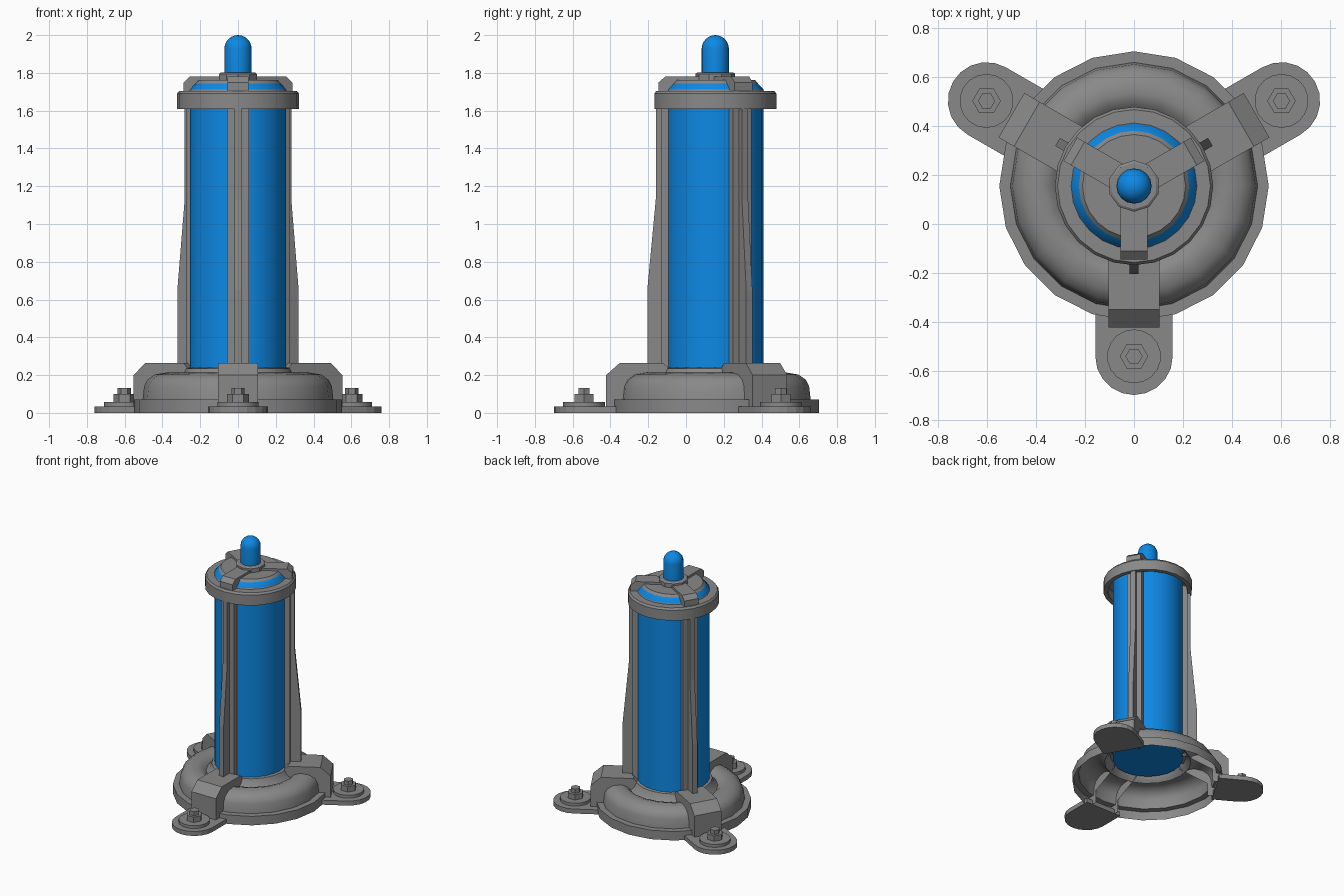
import bpy, bmesh
from math import sin, cos, pi, radians
from mathutils import Matrix, Vector

cube = bpy.data.objects.get("Cube")
if cube:
    bpy.data.objects.remove(cube, do_unlink=True)

AXIS = Vector((0, 0.155, 0))
ARMS = {"front": -90, "left": 30, "right": 150}


def material(name, rgb):
    m = bpy.data.materials.new(name)
    m.use_nodes = True
    m.diffuse_color = (*rgb, 1)
    m.node_tree.nodes["Principled BSDF"].inputs["Base Color"].default_value = (*rgb, 1)
    return m


GREY = material("grey metal", (0.25, 0.25, 0.25))
BLUE = material("bright blue", (0.004, 0.25, 0.78))


def finish(bm, name, mats, smooth):
    mesh = bpy.data.meshes.new(name)
    bm.to_mesh(mesh)
    bm.free()
    ob = bpy.data.objects.new(name, mesh)
    bpy.context.collection.objects.link(ob)
    for m in mats:
        mesh.materials.append(m)
    if smooth:
        bpy.ops.object.select_all(action='DESELECT')
        ob.select_set(True)
        bpy.context.view_layer.objects.active = ob
        bpy.ops.object.shade_smooth_by_angle(angle=radians(35))
    return ob


def lathe(name, profile, sides, mat=GREY, center=AXIS, smooth=True, accent=()):
    """Revolve (radius, z) points; segments listed in accent turn blue."""
    bm = bmesh.new()
    rings = [[bm.verts.new(center + Vector((r * sin(2 * pi * k / sides),
                                            -r * cos(2 * pi * k / sides), z)))
              for k in range(sides)] for r, z in profile]
    for i, (low, high) in enumerate(zip(rings, rings[1:])):
        for k in range(sides):
            n = (k + 1) % sides
            f = bm.faces.new((low[k], low[n], high[n], high[k]))
            f.material_index = int(i in accent)
    bmesh.ops.remove_doubles(bm, verts=bm.verts, dist=0.0001)
    return finish(bm, name, [mat, BLUE], smooth)


def prism(name, outline, angle, thickness, upright=True, open_edges=()):
    """Extrude an outline of (radius, z) sideways, or of (radius, side) upwards."""
    bm = bmesh.new()
    if upright:
        layers = [[(r, s * thickness / 2, z) for r, z in outline] for s in (-1, 1)]
    else:
        layers = [[(r, w, s * thickness) for r, w in outline] for s in (0, 1)]
    a, b = [[bm.verts.new(p) for p in layer] for layer in layers]
    bm.faces.new(a)
    bm.faces.new(b[::-1])
    walls = []
    for i in range(len(a)):
        n = (i + 1) % len(a)
        walls.append(bm.faces.new((a[i], b[i], b[n], a[n])))
    bmesh.ops.recalc_face_normals(bm, faces=bm.faces)
    bmesh.ops.delete(bm, geom=[walls[i] for i in open_edges], context='FACES')
    bm.transform(Matrix.Translation(AXIS) @ Matrix.Rotation(radians(angle), 4, 'Z'))
    return finish(bm, name, [GREY], False)


# Hollow rounded base with a flange and a collar round the tube
lathe("base_shell", [(0.55, 0), (0.55, 0.07), (0.505, 0.07), (0.497, 0.14),
                     (0.48, 0.175), (0.44, 0.203), (0.38, 0.213), (0.34, 0.2),
                     (0.315, 0.175), (0.29, 0.2), (0.275, 0.235), (0.25, 0.24)], 20)

# Blue tube
lathe("tube", [(0, 0.2), (0.255, 0.2), (0.255, 1.7)], 24, BLUE)

# Top collar ring and stepped cap with a blue band
lathe("top_ring", [(0.25, 1.68), (0.29, 1.68), (0.29, 1.61), (0.323, 1.61),
                   (0.323, 1.69), (0.312, 1.705), (0.255, 1.705)], 24)
lathe("top_cap", [(0.258, 1.70), (0.255, 1.713), (0.225, 1.745),
                  (0.21, 1.763), (0, 1.763)], 24, accent=(1,))

# Hub and rounded tip
lathe("tip_hub", [(0.105, 1.75), (0.105, 1.795), (0.095, 1.802), (0, 1.802)], 10)
dome = [(0.072 * cos(t * pi / 12), 1.928 + 0.072 * sin(t * pi / 12)) for t in range(7)]
lathe("tip", [(0.072, 1.79)] + dome, 16, BLUE)

for side, angle in ARMS.items():
    # Clamp bar across the cap
    prism(f"{side}_cap_bar", [(0, 1.74), (0, 1.78), (0.265, 1.78), (0.3, 1.75),
                              (0.3, 1.70), (0.2, 1.70)], angle, 0.11)
    # Backing strip and tapered fin along the tube
    prism(f"{side}_strip", [(0.23, 0.22), (0.23, 1.65), (0.285, 1.65), (0.285, 0.22)],
          angle, 0.115)
    prism(f"{side}_fin", [(0.27, 0.22), (0.27, 1.65), (0.315, 1.65), (0.315, 1.13),
                          (0.36, 0.65), (0.36, 0.22)], angle, 0.038)
    # Bracket over the base, open underneath
    prism(f"{side}_bracket", [(0.25, 0.2), (0.25, 0.24), (0.275, 0.265), (0.505, 0.265),
                              (0.578, 0.2), (0.578, 0), (0.46, 0), (0.46, 0.1)],
          angle, 0.21, open_edges=(0, 5, 6, 7))
    # Foot plate with a rounded end
    arc = [(0.695 + 0.158 * cos(t * pi / 10), 0.158 * sin(t * pi / 10))
           for t in range(-5, 6)]
    prism(f"{side}_foot", [(0.5, -0.158)] + arc + [(0.5, 0.158)], angle, 0.035,
          upright=False)
    # Washer, nut and bolt
    a = radians(angle)
    spot = AXIS + Vector((cos(a), sin(a), 0)) * 0.695
    lathe(f"{side}_washer", [(0.11, 0.03), (0.11, 0.058), (0, 0.058)], 18, center=spot)
    for part, r, top, n in (("nut", 0.058, 0.1, 6), ("bolt", 0.035, 0.132, 6)):
        bolt = lathe(f"{side}_{part}", [(r, 0.05), (r, top), (0, top)], n,
                     center=Vector(), smooth=False)
        bolt.data.transform(Matrix.Translation(spot) @ Matrix.Rotation(pi / 6, 4, 'Z'))
